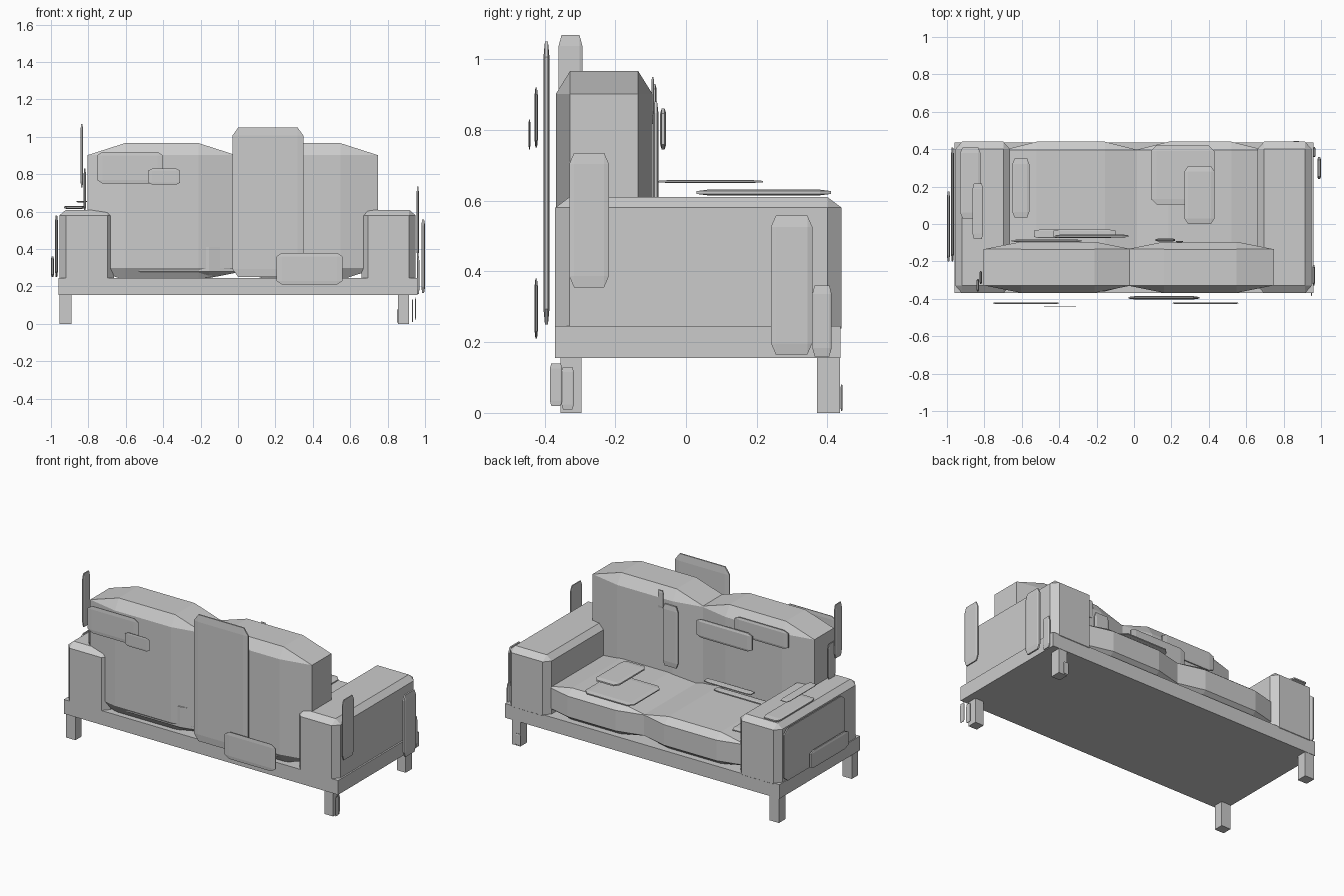
import bpy, bmesh, math
from mathutils import Vector

if "Cube" in bpy.data.objects:
    bpy.data.objects.remove(bpy.data.objects["Cube"])


def box(name, x, y, z, bevel=None):
    """Box from axis ranges; bevel gives a chamfer width for each axis."""
    lo, hi = Vector((x[0], y[0], z[0])), Vector((x[1], y[1], z[1]))
    c, h = (lo + hi) / 2, (hi - lo) / 2
    bm = bmesh.new()
    for sx in (-1, 1):
        for sy in (-1, 1):
            for sz in (-1, 1):
                s = Vector((sx, sy, sz))
                # one corner point per touching face when chamfered
                for outer in (range(3) if bevel else [None]):
                    p = [c[i] + s[i] * (h[i] - (bevel[i] if bevel and i != outer else 0))
                         for i in range(3)]
                    bm.verts.new(p)
    bmesh.ops.convex_hull(bm, input=bm.verts[:])
    bmesh.ops.dissolve_limit(bm, angle_limit=math.radians(0.5),
                             verts=bm.verts[:], edges=bm.edges[:])
    bmesh.ops.recalc_face_normals(bm, faces=bm.faces[:])
    me = bpy.data.meshes.new(name)
    bm.to_mesh(me)
    bm.free()
    ob = bpy.data.objects.new(name, me)
    bpy.context.collection.objects.link(ob)
    return ob


def patch(name, x, y, z):
    """Thin loose panel with corners chamfered in proportion to its size."""
    size = [r[1] - r[0] for r in (x, y, z)]
    thin = min(size)
    box(name, x, y, z, [s * (0.25 if s == thin else min(0.12, 0.02 / s + 0.03)) for s in size])


# Frame
box("base", (-0.96, 0.96), (-0.37, 0.437), (0.155, 0.245))

# Legs
for side, x in (("left", (-0.955, -0.89)), ("right", (0.855, 0.915))):
    for end, y in (("rear", (-0.355, -0.295)), ("front", (0.37, 0.435))):
        box(f"{side}_{end}_leg", x, y, (0, 0.16))

# Arms
for side, x in (("left", (-0.955, -0.663)), ("right", (0.66, 0.95))):
    box(f"{side}_arm", x, (-0.37, 0.44), (0.21, 0.61), (0.035, 0.04, 0.03))

# Back and seat cushions
for side, bx, sx in (("left", (-0.805, -0.01), (-0.70, 0.025)),
                     ("right", (-0.04, 0.748), (0.005, 0.70))):
    box(f"{side}_back_cushion", bx, (-0.368, -0.095), (0.235, 0.966), (0.2, 0.04, 0.064))
    box(f"{side}_seat_cushion", sx, (-0.36, 0.44), (0.245, 0.445), (0.18, 0.045, 0.035))

# Panels behind the back
patch("tall_rear_panel", (-0.03, 0.35), (-0.403, -0.386), (0.25, 1.05))
patch("low_rear_panel", (0.205, 0.56), (-0.428, -0.419), (0.21, 0.38))
patch("high_rear_panel", (-0.755, -0.4), (-0.428, -0.419), (0.75, 0.92))
patch("small_rear_panel", (-0.48, -0.31), (-0.445, -0.44), (0.745, 0.83))

# Panels on the left side
patch("left_back_side_panel", (-0.842, -0.828), (-0.36, -0.293), (0.73, 1.068))
patch("left_back_side_strip", (-0.825, -0.813), (-0.32, -0.25), (0.6, 0.83))
patch("left_arm_top_panel", (-0.93, -0.82), (0.03, 0.41), (0.615, 0.631))
patch("left_arm_top_strip", (-0.863, -0.807), (-0.08, 0.217), (0.65, 0.658))
patch("left_arm_side_panel", (-0.978, -0.963), (-0.2, 0.41), (0.25, 0.58))
patch("left_arm_side_strip", (-1.0, -0.984), (-0.2, 0.175), (0.25, 0.36))

# Panels on the right side
patch("right_arm_rear_panel", (0.955, 0.967), (-0.33, -0.218), (0.355, 0.735))
patch("right_arm_front_panel", (0.98, 1.0), (0.24, 0.357), (0.165, 0.558))
patch("right_arm_front_strip", (0.956, 0.97), (0.357, 0.412), (0.16, 0.36))

# Small plates by the right legs
patch("leg_plate_outer", (0.947, 0.953), (-0.385, -0.35), (0.02, 0.14))
patch("leg_plate_inner", (0.93, 0.936), (-0.352, -0.317), (0.01, 0.13))
patch("front_leg_plate", (0.85, 0.885), (0.437, 0.443), (0.005, 0.08))

# Panels on the front of the back cushions
patch("left_cushion_panel", (-0.655, -0.28), (-0.097, -0.083), (0.815, 0.93))
patch("middle_cushion_panel", (-0.42, -0.03), (-0.073, -0.056), (0.745, 0.86))
patch("right_cushion_panel", (0.115, 0.22), (-0.093, -0.078), (0.49, 0.88))
patch("right_cushion_strip", (0.225, 0.262), (-0.098, -0.09), (0.84, 0.95))

# Panels lying on the seat
patch("seat_panel", (0.09, 0.43), (0.105, 0.42), (0.444, 0.457))
patch("seat_upper_panel", (0.27, 0.43), (0.0, 0.31), (0.48, 0.498))
patch("seat_left_panel", (-0.65, -0.56), (0.035, 0.35), (0.447, 0.46))
patch("seat_rear_panel", (-0.535, -0.17), (-0.075, -0.03), (0.447, 0.46))
patch("seat_rear_strip", (-0.43, -0.1), (-0.075, -0.03), (0.485, 0.497))
